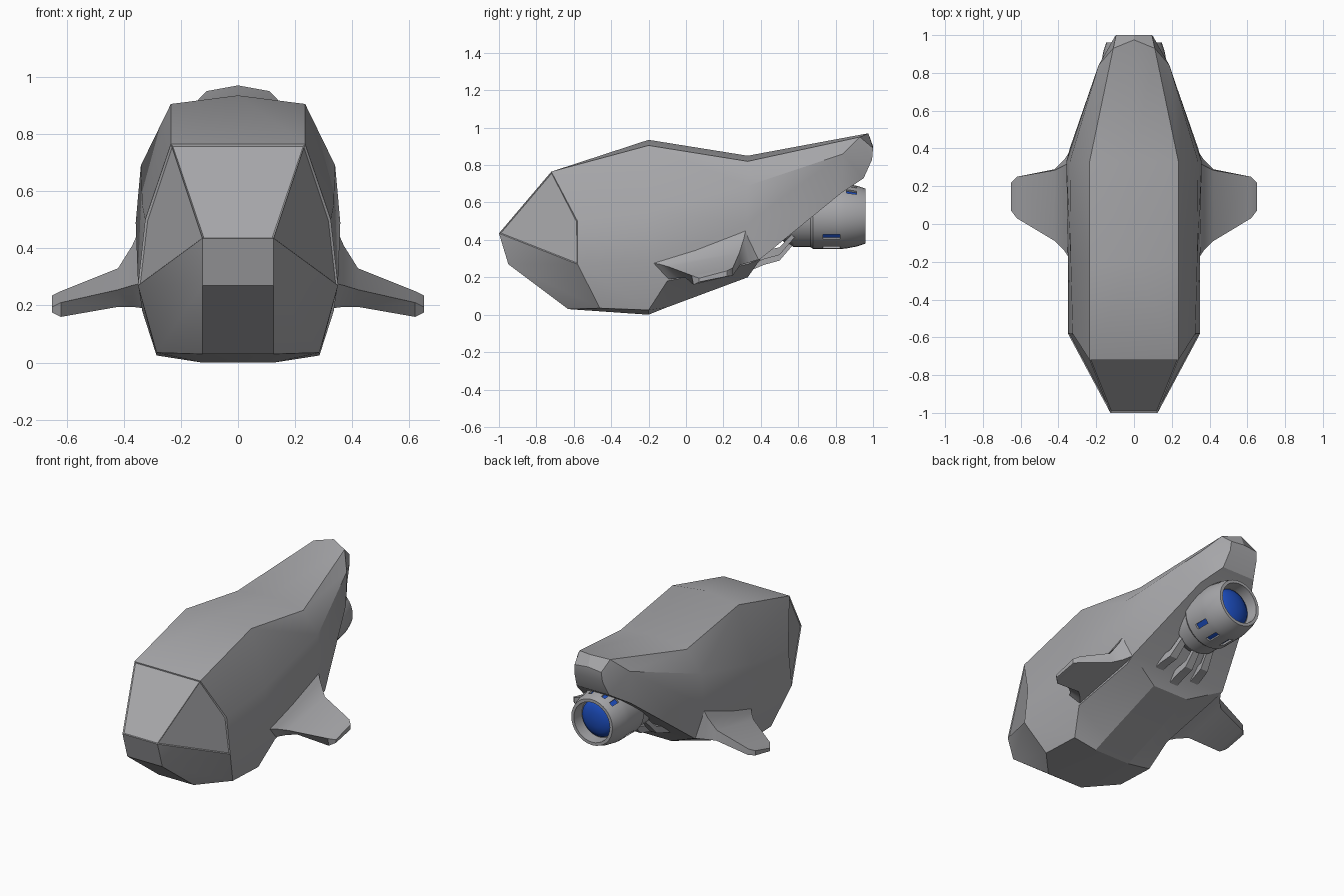
import bpy, bmesh, math

if "Cube" in bpy.data.objects:
    bpy.data.objects.remove(bpy.data.objects["Cube"])


def material(name, rgb):
    m = bpy.data.materials.new(name)
    m.diffuse_color = (*rgb, 1)
    m.use_nodes = True
    m.node_tree.nodes["Principled BSDF"].inputs["Base Color"].default_value = m.diffuse_color
    return m


GREY = material("hull_grey", (0.39, 0.39, 0.405))
BLUE = material("engine_blue", (0.012, 0.075, 0.52))


def finish(name, bm, mats, angle=25):
    bmesh.ops.recalc_face_normals(bm, faces=bm.faces)
    me = bpy.data.meshes.new(name)
    bm.to_mesh(me)
    bm.free()
    for m in mats:
        me.materials.append(m)
    me.shade_smooth()
    me.set_sharp_from_angle(angle=math.radians(angle))
    ob = bpy.data.objects.new(name, me)
    bpy.context.collection.objects.link(ob)
    return ob


def loft(name, sections, mats, angle=25):
    bm = bmesh.new()
    rings = [[bm.verts.new(p) for p in s] for s in sections]
    n = len(rings[0])
    for a, b in zip(rings, rings[1:]):
        for i in range(n):
            j = (i + 1) % n
            bm.faces.new((a[i], a[j], b[j], b[i]))
    bm.faces.new(rings[0])
    bm.faces.new(rings[-1])
    return finish(name, bm, mats, angle)


# Hull: named corner points of the right half
P = {
    # nose and window frame
    "N1": (.125, -1, .435), "N2": (.125, -.95, .27), "W": (.235, -.72, .765),
    "S2": (.325, -.58, .50), "S3": (.35, -.58, .27), "S4": (.285, -.46, .035),
    "S5": (.125, -.63, .03),
    # widest section, belly bend, rear section
    "A0": (0, -.2, .935), "A1": (.235, -.2, .905), "A2": (.335, -.2, .55),
    "A3": (.35, -.2, .28), "A4": (.285, -.2, .025), "A5": (.125, -.2, 0),
    "M4": (.335, -.1, .18), "M5": (.125, -.1, .04),
    "R0": (0, .33, .85), "R1": (.235, .33, .82), "R2": (.34, .33, .69),
    "R3": (.358, .33, .49), "R4": (.33, .33, .27), "R5": (.125, .33, .2),
    "B": (.34, .40, .30),
    # tail boom end
    "T0": (0, .975, .97), "T1": (.11, .93, .95), "T2": (.188, .84, .86),
    "T3": (.19, .83, .65),
    "E0": (0, 1, .90), "E1": (.095, 1, .89), "E2": (.10, .995, .83),
    "E3": (.115, .95, .73),
}
SIDE = """N1 W S2 S3|N1 N2 S3|N2 S5 S4 S3|W A1 A0|W A1 A2 S2|S2 A2 A3 S3|
S3 A3 A4 S4|S4 A4 A5 S5|A0 R0 R1 A1|A1 R1 R2 A2|A2 R2 R3 A3|A3 R3 R4 M4 A4|
A4 M4 M5 A5|M4 R4 R5 M5|R0 T0 T1 R1|R1 T1 T2 R2|R2 T2 T3 B R3|R3 B R4|
R4 B R5|T0 E0 E1 T1|T1 E1 E2 T2|T2 E2 E3 T3"""
CENTRE = "W N1 N2 S5 A5 M5 R5 B T3 E3 E2 E1".split()

bm = bmesh.new()
V = {}
for k, (x, y, z) in P.items():
    V[k, 1] = bm.verts.new((x, y, z))
    V[k, -1] = bm.verts.new((-x, y, z)) if x else V[k, 1]
windows = []
for s in (1, -1):
    for i, names in enumerate(SIDE.split("|")):
        f = bm.faces.new([V[n, s] for n in names.split()])
        if i == 0:
            windows.append(f)
# strips that cross the centre line
for i, (a, b) in enumerate(zip(CENTRE, CENTRE[1:])):
    f = bm.faces.new((V[a, 1], V[b, 1], V[b, -1], V[a, -1]))
    if i == 0:
        windows.append(f)
bm.faces.new((V["W", 1], V["W", -1], V["A0", 1]))
bm.faces.new((V["E1", 1], V["E1", -1], V["E0", 1]))
bmesh.ops.recalc_face_normals(bm, faces=bm.faces)
# slightly sunk nose panels
bmesh.ops.inset_individual(bm, faces=windows, thickness=.009, depth=-.006)
finish("hull", bm, [GREY])

# Stub fins: cross-sections from root to tip as (y, z)
FIN = [
    (.33, [(-.2, .28), (.33, .50), (.40, .30), (-.1, .19)]),
    (.37, [(-.14, .27), (.31, .41), (.34, .28), (-.05, .195)]),
    (.42, [(-.09, .255), (.285, .33), (.29, .265), (.0, .195)]),
    (.62, [(.03, .21), (.25, .25), (.25, .21), (.04, .16)]),
    (.65, [(.07, .195), (.22, .235), (.22, .205), (.07, .175)]),
]
for s, side in ((1, "right"), (-1, "left")):
    loft(side + "_fin", [[(s * x, y, z) for y, z in sec] for x, sec in FIN], [GREY], 35)

# Engine: turned about the y axis
CZ, SEG = .527, 32


def turned(profile):
    return [[(r * math.cos(2 * math.pi * i / SEG), y, CZ + r * math.sin(2 * math.pi * i / SEG))
             for i in range(SEG)] for y, r in profile]


pod = loft("engine_pod", turned([
    (.45, .10), (.56, .155), (.575, .165), (.665, .165), (.68, .176), (.73, .176),
    (.825, .176), (.855, .173), (.915, .162), (.96, .147), (.96, .128), (.885, .124)]),
    [GREY, BLUE])
loft("engine_glow", turned([(.87, .1235), (.895, .115), (.915, .085), (.925, .045), (.928, .01)]), [BLUE], 60)

# Vent slots sunk into the pod, in a lower and an upper group
bm = bmesh.new()
bm.from_mesh(pod.data)
slots = []
for f in bm.faces:
    c = f.calc_center_median()
    a = abs(math.degrees(math.atan2(c.z - CZ, abs(c.x))))
    hit = min(abs(a - 39.4), abs(a - 73.1), abs(a - 50.6))
    low = .74 < c.y < .82 and c.z < CZ and min(abs(a - 39.4), abs(a - 73.1)) < 2
    top = .87 < c.y < .90 and c.z > CZ and min(abs(a - 50.6), abs(a - 73.1)) < 2
    if len(f.verts) == 4 and (low or top) and (c.x ** 2 + (c.z - CZ) ** 2) > .15 ** 2:
        slots.append(f)
bmesh.ops.inset_individual(bm, faces=slots, thickness=.003, depth=0)
bmesh.ops.inset_individual(bm, faces=slots, thickness=.0005, depth=-.012)
for f in slots:
    f.material_index = 1
bm.to_mesh(pod.data)
bm.free()
pod.data.set_sharp_from_angle(angle=math.radians(25))

# Engine mount arms under the tail
for x, name in ((-.13, "left_mount"), (0, "middle_mount"), (.13, "right_mount")):
    lift = .03 if x else 0
    path = [(.32, .25, .03), (.42, .29, .028), (.50, .31, .026), (.59, .41, .02)]
    loft(name, [[(x * k + dx * w, y, z + lift + dz * w)
                 for dx, dz in ((-1, -.8), (1, -.8), (1, .8), (-1, .8))]
                for k, (y, z, w) in zip((1, 1, .9, .75), path)], [GREY])
